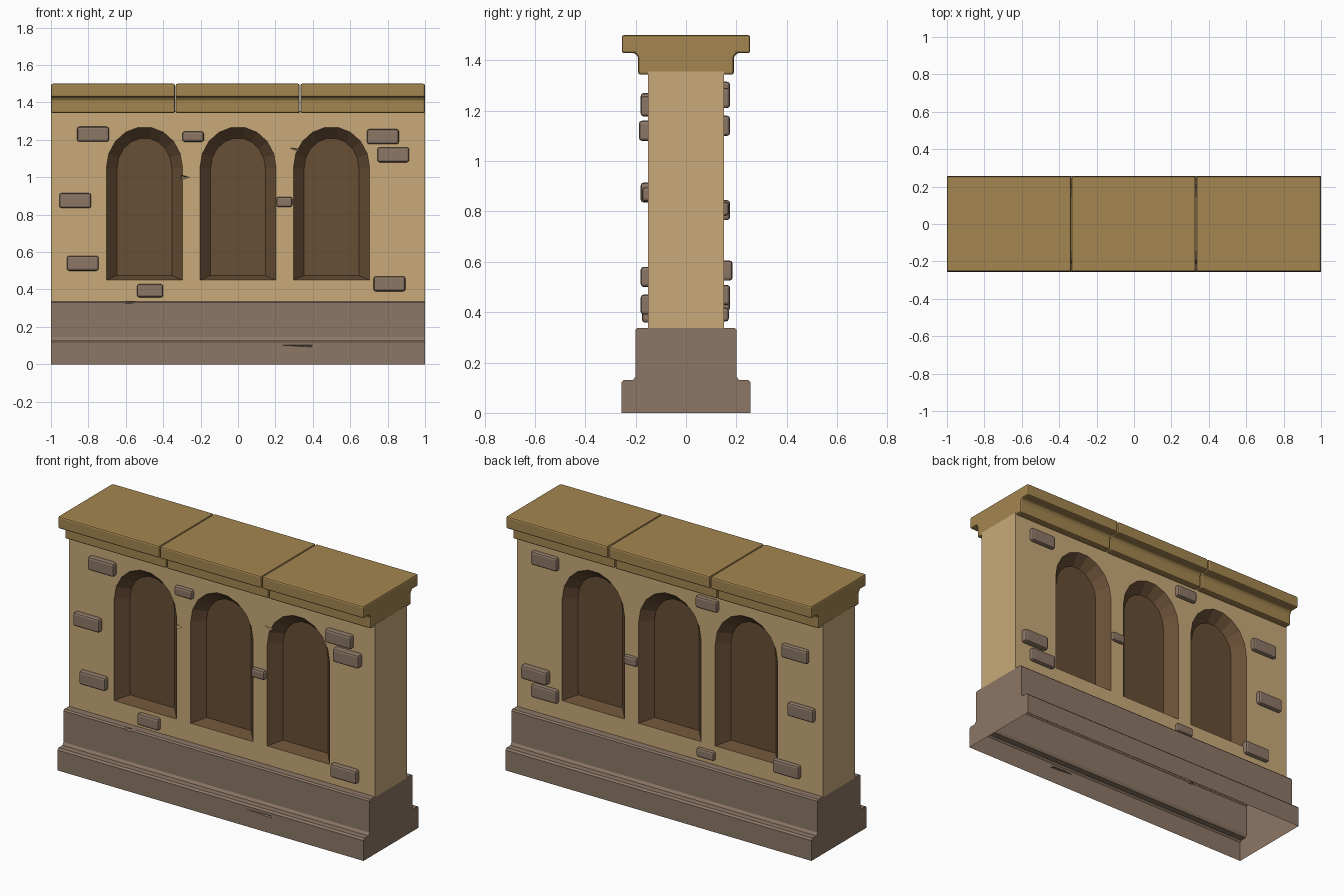
import bpy, bmesh
from math import cos, sin, pi
from mathutils import Vector

cube = bpy.data.objects.get("Cube")
if cube:
    bpy.data.objects.remove(cube)


def material(name, rgb):
    m = bpy.data.materials.new(name)
    m.use_nodes = True
    m.diffuse_color = (*rgb, 1)
    m.node_tree.nodes["Principled BSDF"].inputs["Base Color"].default_value = (*rgb, 1)
    return m


PLASTER = material("tan plaster", (0.58, 0.40, 0.19))
STONE = material("grey brown stone", (0.262, 0.184, 0.133))
COPING = material("ochre coping", (0.37, 0.235, 0.08))
RECESS = material("dark brown recess", (0.14, 0.077, 0.036))


def loft(name, ring_a, ring_b, *mats):
    """Closed solid between two matching rings of points."""
    bm = bmesh.new()
    a = [bm.verts.new(p) for p in ring_a]
    b = [bm.verts.new(p) for p in ring_b]
    bm.faces.new(a)
    bm.faces.new(b[::-1])
    for i in range(len(a)):
        j = (i + 1) % len(a)
        bm.faces.new((a[i], b[i], b[j], a[j]))
    bmesh.ops.recalc_face_normals(bm, faces=bm.faces)
    mesh = bpy.data.meshes.new(name)
    bm.to_mesh(mesh)
    bm.free()
    obj = bpy.data.objects.new(name, mesh)
    bpy.context.collection.objects.link(obj)
    for m in mats:
        mesh.materials.append(m)
    return obj


def extrude_x(name, half_profile, x0, x1, *mats):
    """Mirror a (y, z) half profile and run it along x."""
    prof = half_profile + [(-y, z) for y, z in reversed(half_profile)]
    return loft(name, [(x0, y, z) for y, z in prof], [(x1, y, z) for y, z in prof], *mats)


def apply_modifier(obj, mod):
    bpy.context.view_layer.objects.active = obj
    bpy.ops.object.modifier_apply(modifier=mod.name)


def bevel(obj, width, segments):
    mod = obj.modifiers.new("Bevel", 'BEVEL')
    mod.width = width
    mod.segments = segments
    mod.limit_method = 'ANGLE'
    apply_modifier(obj, mod)


def cut(obj, cutter):
    mod = obj.modifiers.new("Cut", 'BOOLEAN')
    mod.operation = 'DIFFERENCE'
    mod.solver = 'EXACT'
    mod.object = cutter
    apply_modifier(obj, mod)
    bpy.data.objects.remove(cutter)


def chip(obj, tri, face_y, depth):
    """Wedge knocked out of a front face, narrowing inward."""
    mid = sum((Vector(p) for p in tri), Vector((0, 0))) / len(tri)
    inner = [mid.lerp(Vector(p), 0.3) for p in tri]
    cut(obj, loft("chip_cutter", [(x, face_y - 0.01, z) for x, z in tri],
                  [(p.x, face_y + depth, p.y) for p in inner]))


# Stepped plinth, open underneath
plinth = extrude_x("plinth", [(0.257, 0), (0.257, 0.12), (0.247, 0.13), (0.21, 0.13),
                              (0.2, 0.145), (0.2, 0.33), (0.192, 0.338)], -1, 1, STONE)
chip(plinth, [(-0.62, 0.345), (-0.5, 0.345), (-0.57, 0.32), (-0.61, 0.322)], -0.2, 0.015)
chip(plinth, [(0.18, 0.104), (0.45, 0.106), (0.43, 0.09), (0.36, 0.092)], -0.257, 0.012)
bm = bmesh.new()
bm.from_mesh(plinth.data)
under = [f for f in bm.faces if f.calc_center_median().z < 0.001]
bmesh.ops.delete(bm, geom=under, context='FACES_ONLY')
bm.to_mesh(plinth.data)
bm.free()

# Wall with three arched niches on each side
HALF, DEPTH = 0.15, 0.065
wall = extrude_x("wall", [(HALF, 0.335), (HALF, 1.355)], -1, 1, PLASTER, RECESS)


def arch(half_width, sill, top, spring=1.05, steps=9):
    curve = [(half_width * cos(pi * i / steps), spring + (top - spring) * sin(pi * i / steps))
             for i in range(steps + 1)]
    return [(half_width, sill)] + curve + [(-half_width, sill)]


outer = arch(0.204, 0.45, 1.27)
inner = arch(0.146, 0.475, 1.21)
for side in (-1, 1):
    for cx in (-0.5, 0, 0.5):
        rings = []
        for t in (-0.15, 1):
            y = side * (HALF - DEPTH * t)
            rings.append([(cx + a[0] + (b[0] - a[0]) * t, y, a[1] + (b[1] - a[1]) * t)
                          for a, b in zip(outer, inner)])
        cut(wall, loft("niche_cutter", *rings))
for face in wall.data.polygons:
    c = face.center
    inside = abs(c.y) < HALF - 0.002 and abs(c.x) < 0.95 and 0.4 < c.z < 1.3
    face.material_index = 1 if inside else 0
chip(wall, [(-0.32, 1.02), (-0.25, 1.0), (-0.31, 0.98)], -HALF, 0.02)
chip(wall, [(0.265, 1.16), (0.34, 1.15), (0.33, 1.135)], -HALF, 0.02)

# Three coping stones
coping_profile = [(0.19, 1.343), (0.19, 1.41), (0.2, 1.428), (0.255, 1.428), (0.255, 1.5)]
for name, x0, x1 in (("left", 0.334, 0.999), ("middle", -0.333, 0.33), ("right", -0.999, -0.337)):
    stone = extrude_x("coping_" + name, coping_profile, x0, x1, COPING)
    bevel(stone, 0.009, 2)

# Protruding bricks: x, z, width, height, how far they stick out
front_bricks = [
    (-0.775, 1.23, 0.17, 0.08, 0.03), (-0.87, 0.875, 0.17, 0.08, 0.03),
    (-0.83, 0.54, 0.17, 0.08, 0.03), (-0.47, 0.393, 0.14, 0.07, 0.025),
    (0.81, 0.43, 0.17, 0.08, 0.03), (0.83, 1.12, 0.17, 0.08, 0.037),
    (0.775, 1.217, 0.17, 0.08, 0.03), (-0.24, 1.217, 0.115, 0.055, 0.025),
    (0.248, 0.868, 0.085, 0.055, 0.025)]
back_bricks = [
    (0.81, 1.25, 0.17, 0.08, 0.025), (0.87, 0.565, 0.17, 0.08, 0.035),
    (0.81, 0.468, 0.17, 0.08, 0.025), (0.25, 0.81, 0.085, 0.055, 0.02),
    (-0.25, 1.28, 0.14, 0.07, 0.025), (-0.24, 0.39, 0.115, 0.055, 0.02),
    (-0.825, 1.14, 0.17, 0.08, 0.025), (-0.865, 0.805, 0.17, 0.08, 0.025),
    (-0.77, 0.445, 0.17, 0.08, 0.025)]
for label, side, bricks in (("front", -1, front_bricks), ("back", 1, back_bricks)):
    for x, z, w, h, out in bricks:
        corners = [(x + sx * w / 2, z + sz * h / 2)
                   for sx, sz in ((-1, -1), (1, -1), (1, 1), (-1, 1))]
        brick = loft(label + "_brick", [(px, side * (HALF - 0.02), pz) for px, pz in corners],
                     [(px, side * (HALF + out), pz) for px, pz in corners], STONE)
        bevel(brick, 0.012, 2)
